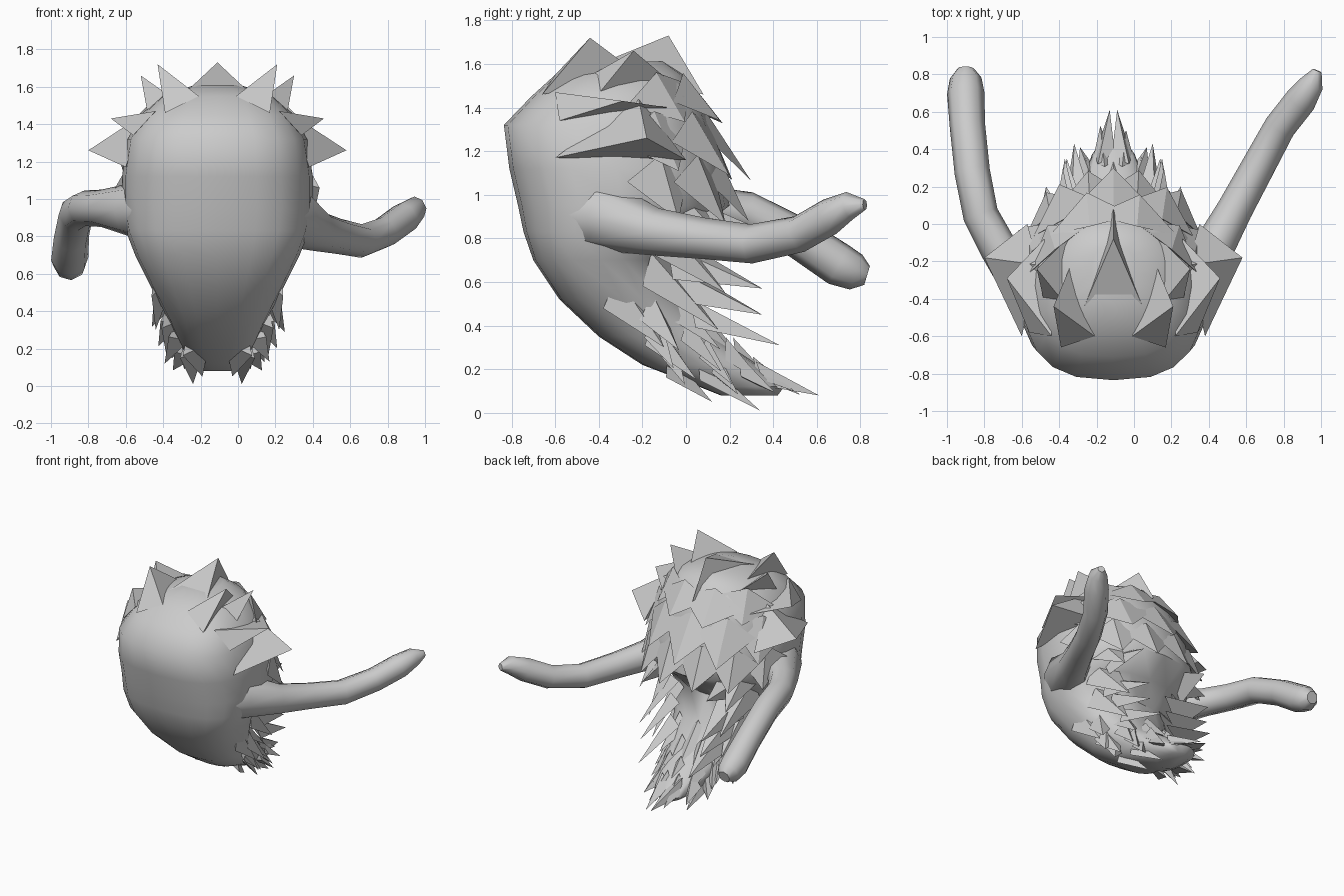
import bpy, bmesh, random
from math import cos, sin, radians, pi
from mathutils import Vector

if "Cube" in bpy.data.objects:
    bpy.data.objects.remove(bpy.data.objects["Cube"])

random.seed(4)
CX = -0.11   # symmetry plane of the furry body

# Cross-sections: height, front y, back y, half width
LEVELS = [(1.61, -.42, -.10, .12), (1.55, -.60, -.01, .30), (1.45, -.71, .06, .41),
          (1.32, -.835, .11, .48), (1.12, -.81, .17, .51), (.95, -.77, .20, .51),
          (.83, -.745, .04, .49), (.70, -.70, -.08, .44), (.52, -.58, .00, .35),
          (.35, -.40, .14, .26), (.22, -.20, .33, .20), (.12, .06, .45, .14),
          (.08, .16, .42, .08)]


def section(z):
    for a, b in zip(LEVELS, LEVELS[1:]):
        if b[0] <= z <= a[0]:
            t = (a[0] - z) / (a[0] - b[0])
            return [p + (q - p) * t for p, q in zip(a, b)]
    return LEVELS[-1]


def surface(z, ang):
    _, yf, yb, w = section(z)
    c, s = cos(ang), sin(ang)
    e = .75 if s < 0 else .95          # boxier at the front
    sq = lambda v: (1 if v >= 0 else -1) * abs(v) ** e
    return Vector((CX + w * sq(c), (yf + yb) / 2 + (yb - yf) / 2 * sq(s), z))


def finish(bm, name, smooth=None):
    bmesh.ops.recalc_face_normals(bm, faces=bm.faces)
    me = bpy.data.meshes.new(name)
    bm.to_mesh(me)
    bm.free()
    ob = bpy.data.objects.new(name, me)
    bpy.context.collection.objects.link(ob)
    if smooth:
        shade(ob, smooth)


def shade(ob, angle):
    bpy.ops.object.select_all(action='DESELECT')
    ob.select_set(True)
    bpy.context.view_layer.objects.active = ob
    if ob.type == 'CURVE':
        bpy.ops.object.convert(target='MESH')
    bpy.ops.object.shade_smooth_by_angle(angle=radians(angle))


# Hunched body shell
N = 20
bm = bmesh.new()
rings = [[bm.verts.new(surface(L[0], 2 * pi * i / N)) for i in range(N)] for L in LEVELS]
for a, b in zip(rings, rings[1:]):
    for i in range(N):
        bm.faces.new((a[i], a[(i + 1) % N], b[(i + 1) % N], b[i]))
bm.faces.new(rings[0])
bm.faces.new(rings[-1])
finish(bm, "body", 60)


# Pointed pyramid from three base points and a tip
def spike(bm, a, b, c, tip):
    v = [bm.verts.new(p) for p in (a, b, c, tip)]
    for f in ((0, 1, 3), (1, 2, 3), (2, 0, 3), (0, 2, 1)):
        bm.faces.new([v[i] for i in f])


# Big crown spikes around the rim, mirrored about the body plane
bm = bmesh.new()
CROWN = [((.10, -.60, 1.55), (.28, -.66, 1.46), (.22, -.20, 1.54), (.32, -.44, 1.72)),
         ((.24, -.45, 1.54), (.37, -.42, 1.44), (.22, -.05, 1.50), (.41, -.24, 1.66)),
         ((.33, -.60, 1.47), (.45, -.58, 1.34), (.37, -.08, 1.40), (.57, -.29, 1.43)),
         ((.40, -.22, 1.45), (.49, -.60, 1.17), (.46, .00, 1.16), (.69, -.18, 1.26))]
for pts in CROWN:
    for s in (-1, 1):
        spike(bm, *[(CX + s * x, y, z) for x, y, z in pts])
spike(bm, (CX - .16, -.45, 1.58), (CX + .16, -.45, 1.58), (CX, .08, 1.46), (CX, -.08, 1.73))
finish(bm, "crown_spikes")


# A tuft lies on the fur: wide base, shallow ridge, pointed tip
def tuft(bm, base, tip, width, lift=.03):
    base, tip = Vector(base), Vector(tip)
    axis = (tip - base).normalized()
    out = Vector((base.x - CX, base.y + .45, .12))
    side = axis.cross(out).normalized()
    nrm = side.cross(axis).normalized()
    l, r = (base + side * s * width / 2 - nrm * .04 for s in (-1, 1))
    spike(bm, l, base + nrm * lift - axis * .08, r, tip)


# Rows: height, count, half angle from straight back, outward, drop, width
def rows(name, table):
    bm = bmesh.new()
    for z, n, span, out, drop, w in table:
        for i in range(n):
            a = radians(90 - span + 2 * span * i / (n - 1))
            p = surface(z, a)
            d = Vector((cos(a) * .35, max(sin(a), 0) * .7 + .3, 0))
            k = random.uniform(.85, 1.1)
            tip = p + d * out * k - Vector((0, 0, drop * k))
            tip.z = max(tip.z, .02)
            tuft(bm, p, tip, w)
    finish(bm, name)


rows("back_tufts", [(1.48, 4, 55, .16, .16, .46), (1.30, 5, 62, .17, .22, .42),
                    (1.10, 6, 66, .14, .24, .36)])
rows("tail_tufts", [(.46, 5, 70, .17, .16, .18), (.36, 6, 85, .17, .17, .16),
                    (.27, 7, 95, .16, .14, .13), (.19, 6, 80, .16, .10, .12)])

# Locks curtaining the hollow and fringing the tail
bm = bmesh.new()
LOCKS = [((.36, -.04, 1.00), (.36, .20, .76), .28), ((.30, .00, .90), (.27, .30, .86), .24),
         ((.34, -.08, .82), (.30, .18, .55), .26), ((.28, -.02, .72), (.26, .35, .57), .24),
         ((.30, -.12, .66), (.29, .15, .38), .24), ((.25, .02, .60), (.25, .35, .45), .22),
         ((.21, .08, .47), (.21, .43, .31), .20), ((.15, .10, .20), (.13, .34, .01), .14),
         ((.13, -.05, .22), (.08, .12, .05), .16), ((.25, -.12, .36), (.27, .05, .15), .18),
         ((.32, -.28, .55), (.33, -.10, .30), .24), ((.06, .38, .18), (.02, .61, .08), .12)]
for b, t, w in LOCKS:
    for s in (-1, 1):
        tuft(bm, (CX + s * b[0], b[1], b[2]), (CX + s * t[0], t[1], t[2]), w)
finish(bm, "hanging_locks")


# Arms: tapered tubes along a path of x, y, z, radius
def arm(name, path):
    cu = bpy.data.curves.new(name, 'CURVE')
    cu.dimensions = '3D'
    cu.bevel_depth = 1
    cu.bevel_resolution = 2
    cu.use_fill_caps = True
    sp = cu.splines.new('POLY')
    sp.points.add(len(path) - 1)
    for p, (x, y, z, r) in zip(sp.points, path):
        p.co = (x, y, z, 1)
        p.radius = r
    ob = bpy.data.objects.new(name, cu)
    bpy.context.collection.objects.link(ob)
    shade(ob, 50)


arm("right_arm", [(.14, -.54, .92, .17), (.29, -.36, .90, .16), (.42, -.14, .83, .11),
                  (.54, .08, .80, .095), (.66, .30, .775, .09), (.78, .52, .82, .085),
                  (.89, .66, .90, .085), (.95, .75, .95, .065), (.98, .82, .955, .025)])
arm("left_arm", [(-.38, -.52, .94, .17), (-.55, -.34, .94, .15), (-.73, -.12, .95, .10),
                 (-.82, .05, .95, .095), (-.865, .28, .92, .095), (-.89, .52, .80, .095),
                 (-.90, .70, .68, .10), (-.90, .78, .645, .085), (-.90, .83, .63, .045)])
